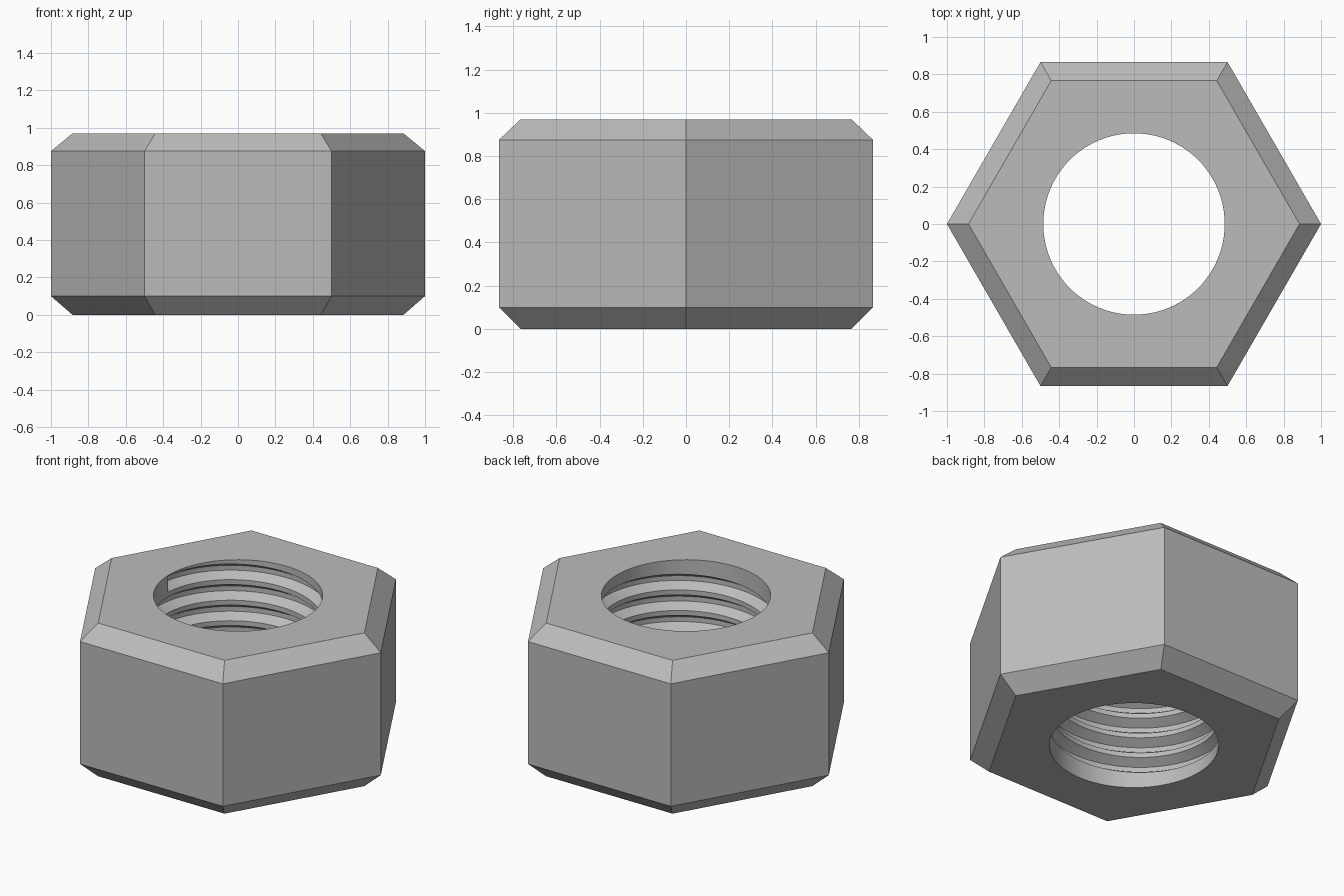
import bpy, bmesh
from math import sin, cos, pi, radians

if "Cube" in bpy.data.objects:
    bpy.data.objects.remove(bpy.data.objects["Cube"])

HEIGHT = 0.97
BORE = 0.485
PITCH = 0.13
TURNS = 6.6
SEGMENTS = 96

steel = bpy.data.materials.new("grey_steel")
steel.use_nodes = True
grey = (0.5, 0.5, 0.5, 1)
steel.diffuse_color = grey
steel.node_tree.nodes["Principled BSDF"].inputs["Base Color"].default_value = grey


def polar(radius, angle, z):
    return (radius * cos(angle), radius * sin(angle), z)


def loft(name, rings):
    """Skin a list of closed rings and cap both ends."""
    bm = bmesh.new()
    loops = [[bm.verts.new(p) for p in ring] for ring in rings]
    n = len(loops[0])
    for a, b in zip(loops, loops[1:]):
        for i in range(n):
            j = (i + 1) % n
            bm.faces.new((a[i], a[j], b[j], b[i]))
    bm.faces.new(loops[0][::-1])
    bm.faces.new(loops[-1])
    bmesh.ops.recalc_face_normals(bm, faces=bm.faces)
    mesh = bpy.data.meshes.new(name)
    bm.to_mesh(mesh)
    bm.free()
    mesh.materials.append(steel)
    obj = bpy.data.objects.new(name, mesh)
    bpy.context.collection.objects.link(obj)
    return obj


def prism(name, sides, profile):
    return loft(name, [[polar(r, 2 * pi * i / sides, z) for i in range(sides)]
                       for r, z in profile])


def cut(target, cutter):
    cutter.hide_render = True
    mod = target.modifiers.new("cut", 'BOOLEAN')
    mod.operation = 'DIFFERENCE'
    mod.solver = 'EXACT'
    mod.object = cutter
    bpy.ops.object.select_all(action='DESELECT')
    target.select_set(True)
    bpy.context.view_layer.objects.active = target
    bpy.ops.object.modifier_apply(modifier=mod.name)
    bpy.data.objects.remove(cutter)


# Hexagonal body, chamfered at both ends
nut = prism("hex_nut", 6, [(0.885, 0), (1, 0.1), (1, 0.875), (0.885, HEIGHT)])

# Plain bore through the middle
cut(nut, prism("bore_cutter", SEGMENTS, [(BORE, -0.2), (BORE, HEIGHT + 0.2)]))

# Right-handed thread groove, ending just under the top face on the -x side
section = [(0.475, -0.056), (0.54, -0.015), (0.54, 0.015), (0.475, 0.056)]
steps = int(TURNS * SEGMENTS)
top_z = 0.913
coil = []
for k in range(steps + 1):
    turn = (k - steps) / SEGMENTS
    angle = pi + 0.02 + 2 * pi * turn
    coil.append([polar(r, angle, top_z + PITCH * turn + dz) for r, dz in section])
cut(nut, loft("thread_cutter", coil))

# Smooth thread, crisp hexagon
bpy.ops.object.select_all(action='DESELECT')
nut.select_set(True)
bpy.context.view_layer.objects.active = nut
bpy.ops.object.shade_smooth_by_angle(angle=radians(20))
